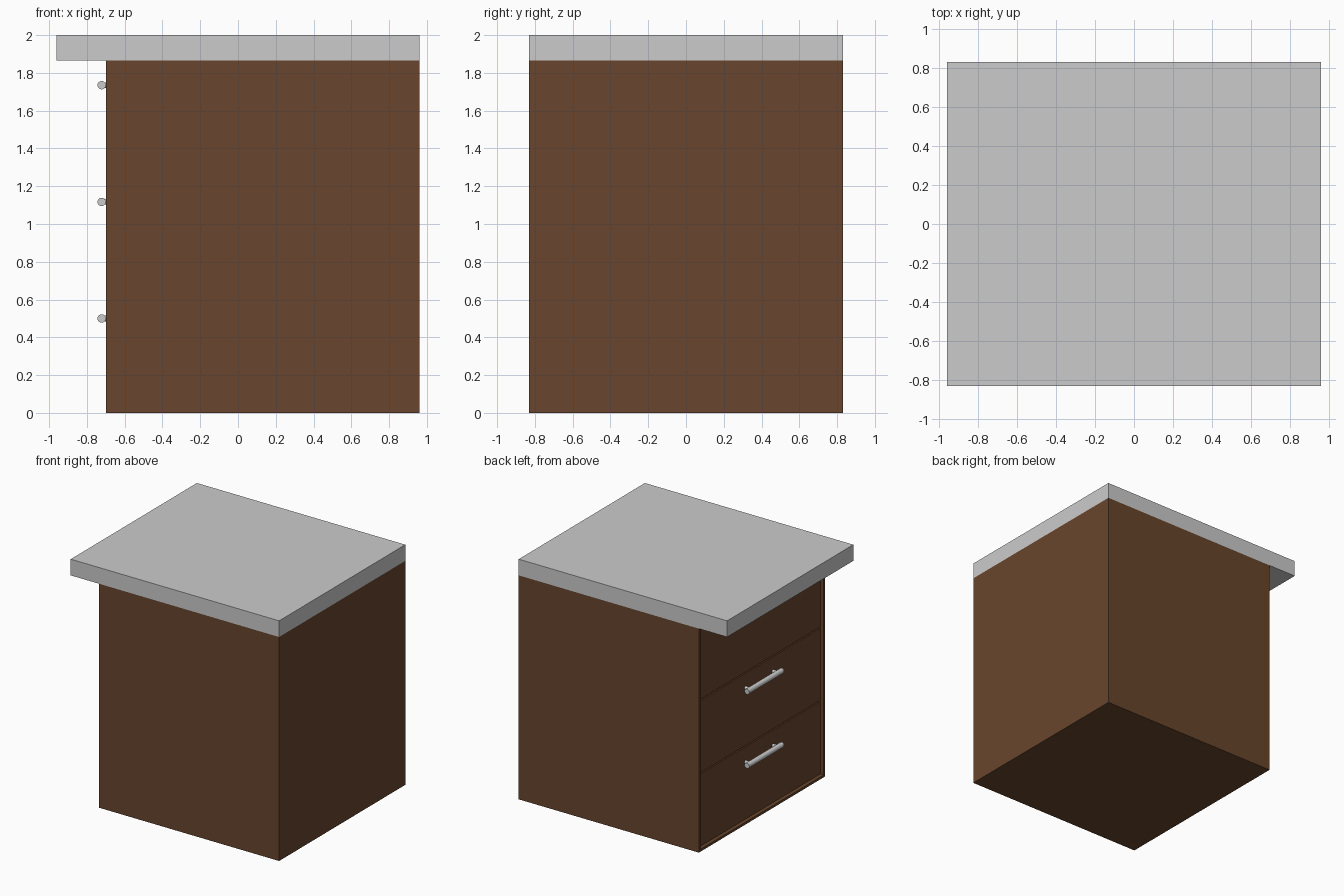
import bpy, math

if "Cube" in bpy.data.objects:
    bpy.data.objects.remove(bpy.data.objects["Cube"])

wood = bpy.data.materials.new("dark_wood")
wood.diffuse_color = (0.14, 0.06, 0.026, 1)
wood.use_nodes = True
wood.node_tree.nodes["Principled BSDF"].inputs["Base Color"].default_value = wood.diffuse_color


def box(name, lo, hi, mat=None):
    bpy.ops.mesh.primitive_cube_add(size=1, location=[(a + b) / 2 for a, b in zip(lo, hi)])
    ob = bpy.context.object
    ob.name = name
    ob.scale = [b - a for a, b in zip(lo, hi)]
    bpy.ops.object.transform_apply(location=False, rotation=False, scale=True)
    if mat:
        ob.data.materials.append(mat)
    return ob


def rod(name, radius, length, loc, rot):
    bpy.ops.mesh.primitive_cylinder_add(vertices=32, radius=radius, depth=length,
                                        location=loc, rotation=rot)
    ob = bpy.context.object
    ob.name = name
    bpy.ops.object.shade_smooth_by_angle(angle=math.radians(40))
    return ob


X0, X1, Y, H, T = -0.70, 0.96, 0.83, 1.865, 0.02
FACE = X0 + 0.025       # recessed plane of the drawer fronts
BACK = FACE + 0.03

# Worktop overhanging the drawer side
box("worktop", (-0.96, -Y, H), (0.96, Y, 2.0))

# Cabinet: solid core with a thin frame around the drawer opening
box("cabinet_core", (BACK, -Y, 0), (X1, Y, H), wood)
for side, s in (("front", -1), ("back", 1)):
    ys = sorted((s * Y, s * (Y - T)))
    box(f"{side}_frame_edge", (X0, ys[0], 0), (BACK, ys[1], H), wood)
box("bottom_frame_edge", (X0, -Y + T, 0), (BACK, Y - T, T), wood)
box("top_frame_edge", (X0, -Y + T, H - 0.01), (BACK, Y - T, H), wood)

# Drawers with bar handles
GAP = 0.005
step = (H - 0.01 - T) / 3
for i, hz in enumerate((0.50, 1.117, 1.735)):
    z = T + i * step
    box(f"drawer_front_{i + 1}", (FACE, -Y + T + GAP, z + GAP),
        (BACK, Y - T - GAP, z + step - GAP), wood)
    rod(f"handle_bar_{i + 1}", 0.022, 0.46, (-0.722, 0, hz), (math.pi / 2, 0, 0))
    for side, y in (("front", -0.18), ("back", 0.18)):
        rod(f"handle_{i + 1}_{side}_post", 0.015, FACE + 0.722,
            ((FACE - 0.722) / 2, y, hz), (0, math.pi / 2, 0))
